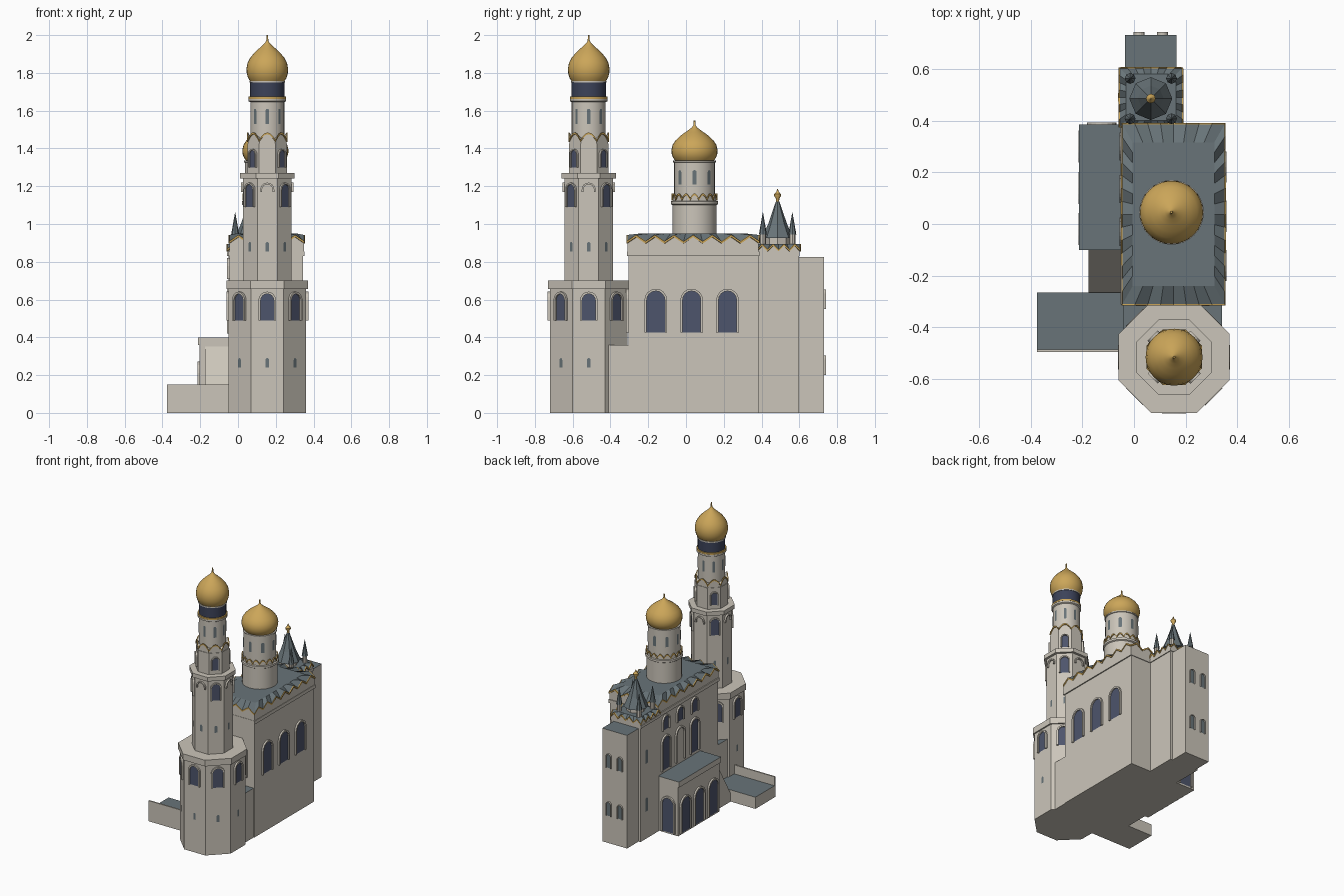
import bpy, math
from mathutils import Vector

cube = bpy.data.objects.get("Cube")
if cube:
    bpy.data.objects.remove(cube, do_unlink=True)


def material(name, r, g, b):
    m = bpy.data.materials.new(name)
    m.use_nodes = True
    m.diffuse_color = (r, g, b, 1)
    m.node_tree.nodes["Principled BSDF"].inputs["Base Color"].default_value = (r, g, b, 1)
    return m


STONE = material("pale stone", .60, .56, .49)
GOLD = material("gold", .60, .38, .10)
NAVY = material("navy band", .045, .055, .10)
GLASS = material("blue glass", .075, .09, .15)
SLATE = material("slate grey", .14, .175, .19)


def make(name, verts, faces, mats, ids=None, smooth=False):
    me = bpy.data.meshes.new(name)
    me.from_pydata(verts, [], faces)
    for m in mats:
        me.materials.append(m)
    if ids:
        me.polygons.foreach_set("material_index", ids)
    ob = bpy.data.objects.new(name, me)
    bpy.context.collection.objects.link(ob)
    if smooth:
        bpy.ops.object.select_all(action='DESELECT')
        ob.select_set(True)
        bpy.context.view_layer.objects.active = ob
        bpy.ops.object.shade_smooth_by_angle(angle=math.radians(35))
    return ob


def lathe(name, c, profile, mat, n=32, turn=0.0, smooth=True):
    """Revolve (radius, z) pairs around a vertical axis, with closed ends."""
    verts, faces = [], []
    for r, z in profile:
        for i in range(n):
            a = turn + math.tau * i / n
            verts.append((c[0] + r * math.cos(a), c[1] + r * math.sin(a), z))
    for k in range(len(profile) - 1):
        for i in range(n):
            j = (i + 1) % n
            faces.append((k * n + i, k * n + j, k * n + n + j, k * n + n + i))
    faces.append(tuple(range(n))[::-1])
    faces.append(tuple(range((len(profile) - 1) * n, len(profile) * n)))
    return make(name, verts, faces, [mat], smooth=smooth)


def octagon(name, c, apothem, z0, z1):
    r = apothem / math.cos(math.pi / 8)
    lathe(name, c, [(r, z0), (r, z1)], STONE, 8, math.pi / 8, False)


def box(name, x0, x1, y0, y1, z0, z1, roof=STONE):
    """Box whose top face takes the roof colour."""
    v = [(x, y, z) for z in (z0, z1) for x, y in ((x0, y0), (x1, y0), (x1, y1), (x0, y1))]
    f = [(3, 2, 1, 0), (4, 5, 6, 7)] + [(i, (i + 1) % 4, (i + 1) % 4 + 4, i + 4) for i in range(4)]
    return make(name, v, f, [STONE, roof], [0, 1, 0, 0, 0, 0])


def arch_line(w, z0, z1, steps=8):
    h = w / 2
    arc = [(h * math.cos(math.pi * i / steps), z1 - h + h * math.sin(math.pi * i / steps))
           for i in range(steps + 1)]
    return [(h, z0)] + arc + [(-h, z0)]


def window(name, p, angle, w, z0, z1, glass=GLASS, frame=.012):
    """Arched pane on a wall at p facing the angle, with a raised stone surround."""
    nrm = Vector((math.cos(angle), math.sin(angle), 0))
    tan = Vector((-nrm.y, nrm.x, 0))

    def at(uz, d):
        q = Vector((p[0], p[1], 0)) + tan * uz[0] + nrm * d
        return (q.x, q.y, uz[1])
    inner = arch_line(w, z0, z1)
    n = len(inner)
    if glass:
        make(name + "_pane", [at(u, .003) for u in inner], [tuple(range(n))], [glass])
    if frame:
        outer = arch_line(w + 2 * frame, z0, z1 + frame)
        v = [at(u, d) for line, d in ((inner, 0), (inner, .012), (outer, .012), (outer, 0)) for u in line]
        f = [(k * n + i, k * n + n + i, k * n + n + i + 1, k * n + i + 1)
             for k in range(3) for i in range(n - 1)]
        f += [(e, n + e, 2 * n + e, 3 * n + e) for e in (0, n - 1)]
        make(name + "_surround", v, f, [STONE])


def ring_windows(name, c, apothem, w, z0, z1, glass, frame, first=0, step=1):
    for k in range(first, 8, step):
        a = k * math.pi / 4
        window(name, (c[0] + apothem * math.cos(a), c[1] + apothem * math.sin(a)),
               a, w, z0, z1, glass, frame)


def gables(name, corners, counts, base, low, high, top, roof, trim=.01, rounded=False, inset=.8):
    """Wall band with a row of gables along its edge, gold trim and a roof."""
    path = []
    steps = 6 if rounded else 2
    for s, a in enumerate(corners):
        b = corners[(s + 1) % len(corners)]
        for i in range(counts[s] * steps):
            t = i / (counts[s] * steps)
            q = (i % steps) / steps
            lift = math.sin(math.pi * q) if rounded else 1 - abs(1 - 2 * q)
            path.append((a[0] + (b[0] - a[0]) * t, a[1] + (b[1] - a[1]) * t, low + (high - low) * lift))
    n = len(path)
    cx = sum(p[0] for p in corners) / len(corners)
    cy = sum(p[1] for p in corners) / len(corners)

    def out(p, d):
        v = Vector((p[0] - cx, p[1] - cy))
        v += v.normalized() * d
        return cx + v.x, cy + v.y
    rows = [[(p[0], p[1], base) for p in path], path,
            [(*out(p, .006), p[2]) for p in path],
            [(*out(p, .006), p[2] - trim) for p in path],
            [(*out(p, 0), p[2] - trim) for p in path],
            [(cx + (p[0] - cx) * inset, cy + (p[1] - cy) * inset, top) for p in path]]
    v = [p for row in rows for p in row]
    f, ids = [], []
    for a, b, m in ((0, 1, 0), (2, 1, 1), (3, 2, 1), (4, 3, 1), (1, 5, 2)):
        for i in range(n):
            j = (i + 1) % n
            f.append((a * n + i, a * n + j, b * n + j, b * n + i))
            ids.append(m)
    f.append(tuple(range(5 * n, 6 * n)))
    make(name, v, f, [STONE, GOLD, roof], ids + [2])


def polygon(c, r, n):
    return [(c[0] + r * math.cos(math.tau * (i + .5) / n), c[1] + r * math.sin(math.tau * (i + .5) / n))
            for i in range(n)]


def rectangle(x0, x1, y0, y1):
    return [(x0, y0), (x1, y0), (x1, y1), (x0, y1)]


def onion(name, c, r, z, h):
    shape = ((.82, 0), (.93, .08), (.99, .18), (1, .28), (.95, .40), (.82, .51), (.62, .62),
             (.40, .71), (.22, .78), (.10, .84), (.05, .88), (.04, 1))
    lathe(name, c, [(r * a, z + h * b) for a, b in shape], GOLD)


# Bell tower: stacked octagons, round drum and onion dome
T = (.155, -.515)
for part, ap, z0, z1 in (("base", .205, 0, .66), ("base_cornice", .215, .655, .70),
                         ("middle", .128, .70, 1.24), ("middle_cornice", .145, 1.24, 1.27),
                         ("belfry", .105, 1.27, 1.425)):
    octagon("tower_" + part, T, ap, z0, z1)
ring_windows("tower_base_window", T, .205, .07, .49, .63, GLASS, .012)
ring_windows("tower_base_slot", T, .205, .02, .24, .29, SLATE, 0)
ring_windows("tower_middle_slot", T, .128, .018, .855, .905, SLATE, 0)
ring_windows("tower_bell_arch", T, .128, .056, 1.09, 1.21, GLASS, .009, 1, 2)
ring_windows("tower_blind_arch", T, .128, .056, 1.17, 1.21, None, .009, 0, 2)
ring_windows("belfry_window", T, .105, .042, 1.30, 1.39, GLASS, .007, 1, 2)
gables("tower_gable_ring", polygon(T, .110, 8), [1] * 8, 1.42, 1.445, 1.485, 1.455, STONE, .01, True, .84)
lathe("tower_drum", T, [(.09, 1.42), (.09, 1.645), (.099, 1.65), (.099, 1.662), (.09, 1.665)], STONE)
ring_windows("drum_slot", T, .0885, .018, 1.53, 1.61, SLATE, 0)
lathe("gold_ring", T, [(.099, 1.663), (.099, 1.675)], GOLD)
lathe("navy_band", T, [(.091, 1.67), (.091, 1.75)], NAVY)
lathe("dome_collar", T, [(.095, 1.748), (.095, 1.756)], STONE)
onion("tower_dome", T, .11, 1.755, .245)

# Main church with cornice and gabled roof
box("church_walls", -.045, .345, -.305, .385, 0, .86)
box("church_cornice", -.052, .353, -.312, .39, .83, .855)
gables("church_roof", rectangle(-.045, .35, -.31, .385), [4, 7, 4, 7], .85, .908, .942, .95, SLATE, .011)
for y in (-.16, .03, .22):
    window("east_window", (.345, y), 0, .096, .425, .645)
for x in (.06, .24):
    window("front_window", (x, -.305), -math.pi / 2, .08, .425, .645)
for i, y in enumerate((.30, .135, -.03)):
    window("west_upper_window", (-.045, y), math.pi, .065, .71, .81, GLASS, .010)
    window("west_lower_window", (-.045, y), math.pi, .085, .42, .66, None if i == 1 else GLASS)

# Church drum and dome
C = (.145, .045)
lathe("church_drum", C, [(.117, .93), (.117, 1.10), (.125, 1.105), (.125, 1.12), (.108, 1.125),
                         (.108, 1.325), (.113, 1.327), (.113, 1.335)], STONE)
gables("drum_gable_ring", polygon(C, .117, 16), [1] * 16, 1.12, 1.135, 1.162, 1.14, STONE, .01, True, .9)
ring_windows("church_drum_slot", C, .107, .022, 1.21, 1.285, SLATE, 0)
onion("church_dome", C, .122, 1.333, .215)

# Rear chapel with five spires
box("chapel_walls", -.05, .182, .38, .597, 0, .86)
box("chapel_cornice", -.057, .188, .375, .602, .83, .85)
gables("chapel_roof", rectangle(-.055, .186, .378, .602), [4] * 4, .85, .865, .895, .895, SLATE, .01)
P = (.065, .485)
lathe("main_spire_base", P, [(.062, .89), (.062, .935)], STONE, 8, 0, False)
lathe("main_spire", P, [(.083, .925), (.05, 1.0), (.009, 1.12)], SLATE, 8, 0, False)
lathe("spire_finial", P, [(.008, 1.11), (.009, 1.135), (.018, 1.148), (.018, 1.158), (.007, 1.17),
                          (.002, 1.185)], GOLD, 12)
for dx in (-.08, .08):
    for dy in (-.078, .078):
        q = (P[0] + dx, P[1] + dy)
        lathe("corner_turret", q, [(.016, .885), (.016, .95)], STONE, 8, 0, False)
        lathe("corner_spire", q, [(.021, .945), (.001, 1.06)], SLATE, 8, 0, False)
for z in (.25, .6):
    window("chapel_west_slot", (-.05, .53), math.pi, .03, z - .05, z + .05, SLATE, 0)

# Rear block with paired windows
box("rear_block", -.035, .165, .595, .73, 0, .825, SLATE)
for x in (.02, .11):
    for z in (.25, .6):
        window("rear_slot", (x, .73), math.pi / 2, .034, z - .05, z + .05, SLATE, .004)

# Low link between church and tower
box("link_block", -.04, .34, -.43, -.30, 0, .36, SLATE)

# Arcaded side gallery
box("gallery_walls", -.203, -.04, -.095, .38, 0, .37)
box("gallery_cornice", -.213, -.04, -.1, .385, .36, .40, SLATE)
for y in (.30, .14, -.02):
    window("gallery_arch", (-.203, y), math.pi, .10, .01, .26)
window("gallery_rear_arch", (-.125, .38), math.pi / 2, .09, .01, .26)

# Sloping stair up to the gallery
stair = [(x, y, z) for x in (-.175, -.04) for y, z in ((-.30, 0), (-.09, 0), (-.09, .36))]
make("stair_slope", stair, [(0, 2, 1), (3, 4, 5), (0, 3, 5, 2), (0, 1, 4, 3), (1, 2, 5, 4)], [STONE])

# Side porch with front parapet
box("porch", -.375, 0, -.49, -.265, 0, .085, SLATE)
box("porch_parapet", -.375, 0, -.495, -.485, 0, .15)
